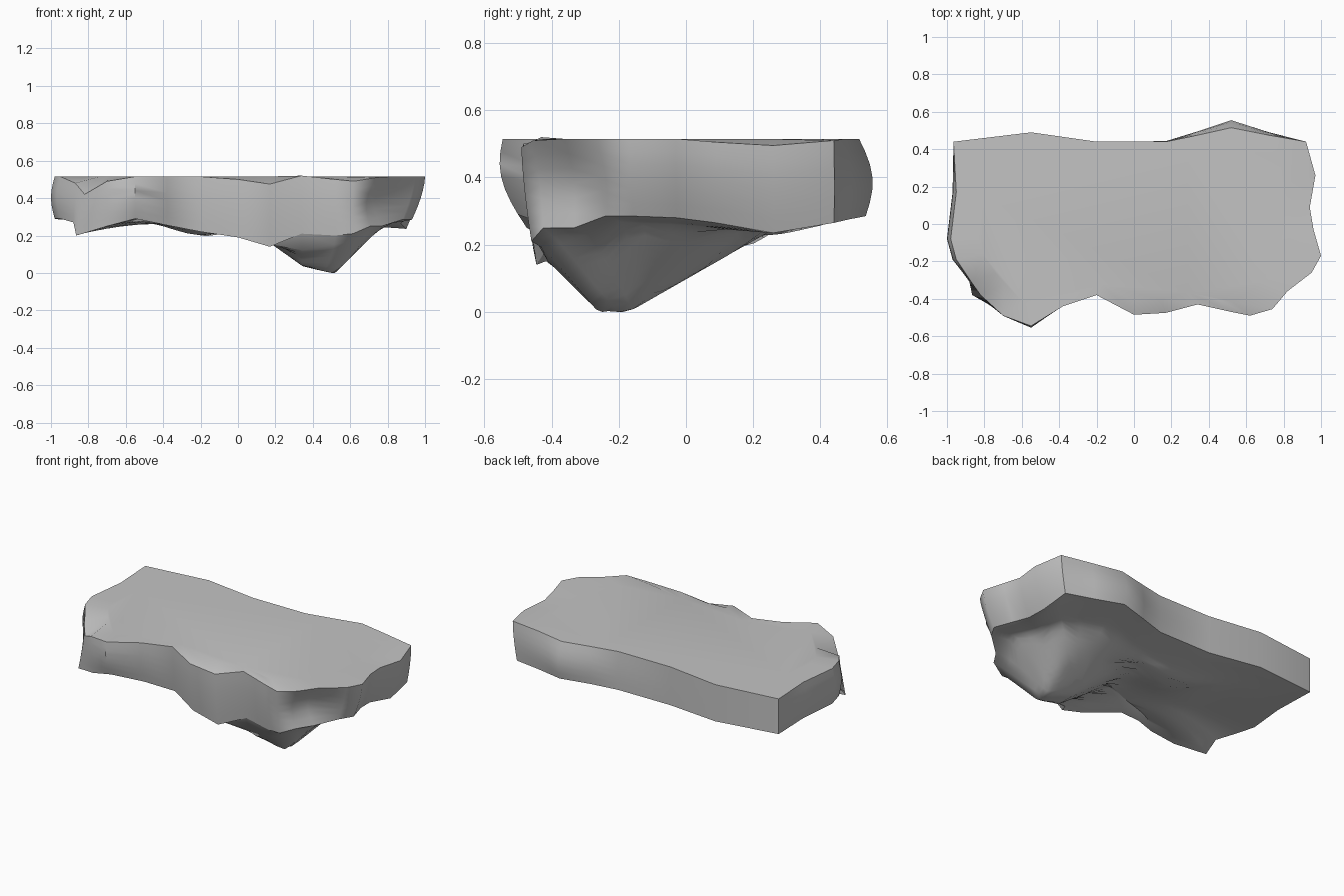
import bpy, bmesh, math
from mathutils import Vector

cube = bpy.data.objects.get("Cube")
if cube:
    bpy.data.objects.remove(cube, do_unlink=True)

# Slab outline, counter-clockwise: x, y, rim height, lower edge height
OUTLINE = [
    (-.82, -.38, .42, .2), (-.7, -.49, .49, .25), (-.55, -.545, .515, .29),
    (-.38, -.44, .515, .255), (-.2, -.38, .515, .22), (0, -.485, .5, .19),
    (.17, -.475, .475, .14), (.34, -.43, .52, .21), (.52, -.47, .5, .2),
    (.62, -.49, .49, .21), (.74, -.455, .51, .25), (.82, -.36, .515, .25),
    (.95, -.26, .515, .285), (1, -.17, .515, .285), (.96, -.03, .515, .28),
    (.94, .09, .505, .265), (.97, .26, .495, .235), (.92, .44, .51, .265),
    (.72, .475, .515, .275), (.52, .515, .515, .285), (.34, .475, .515, .28),
    (.17, .44, .515, .27), (-.2, .44, .515, .27), (-.55, .49, .515, .28),
    (-.965, .44, .515, .29), (-.95, .17, .515, .285), (-.98, -.08, .515, .29),
    (-.95, -.19, .515, .29), (-.87, -.31, .48, .27),
]
TOP = .515
WALL_ROWS = 6
UNDER_RINGS = 20
CENTRE = Vector((.35, -.08))


def clamp(value):
    return max(0, min(1, value))


def bump(x, y, cx, cy, width):
    return math.exp(-((x - cx) ** 2 + (y - cy) ** 2) / width ** 2)


def wall_point(x, y, rim, low, t):
    """Point on the side wall, t running from rim to lower edge."""
    belly = math.sin(math.pi * t)
    inset = t ** 1.6
    lobe = bump(x, y, -.55, -.54, .12)
    px = x - (.07 if y < .4 else .03) * clamp((x - .6) / .3) * inset
    py = y + (.03 + .015 * lobe) * clamp(-y / .4) * inset * clamp((x + .8) / .2)
    py -= .02 * belly * lobe
    # Rounded far end and back swelling
    px -= .02 * belly * clamp((-x - .9) / .05) * (y < .4)
    py += (.03 * belly + .02 * t) * bump(x, y, .52, .5, .22)
    # Hollow at the front corner, flare at the other one
    hollow = belly * bump(x, y, .8, -.38, .12)
    px -= .08 * hollow
    py += .02 * hollow
    px -= .045 * t * bump(x, y, -.82, -.38, .07)
    return Vector((px, py, rim + (low - rim) * t))


def under_height(x, y, edge_z, t):
    """Height of the underside: gentle swell plus a blunt keel."""
    floor = .25 + .04 * clamp((-x - .2) / .4)
    swell = edge_z + (floor - edge_z) * clamp(2 * t)
    swell -= .055 * bump(x, y, -.2, .15, .2)
    side = max(x - .52, .22 * (.5 - x), .04 + .71 * (.34 - x), 0)
    depth = max(-.26 - y, .57 * (y + .17), 0)
    return min(swell, math.hypot(side, depth))


bm = bmesh.new()


def add_ring(points):
    return [bm.verts.new(p) for p in points]


def bridge(a, b):
    for i in range(len(a)):
        j = (i + 1) % len(a)
        bm.faces.new((a[i], a[j], b[j], b[i]))


# Side walls
rings = [add_ring(wall_point(*p, k / WALL_ROWS) for p in OUTLINE)
         for k in range(WALL_ROWS + 1)]
rim, edge = rings[0], rings[-1]

# Underside rings, shrinking towards the middle of the keel
edge_points = [v.co.copy() for v in edge]
for k in range(1, UNDER_RINGS):
    t = k / UNDER_RINGS
    u, v = 1 - t ** 1.25, 1 - t ** .85
    points = []
    for p in edge_points:
        x = CENTRE.x + (p.x - CENTRE.x) * u
        y = CENTRE.y + (p.y - CENTRE.y) * v
        points.append((x, y, under_height(x, y, p.z, t)))
    rings.append(add_ring(points))
for a, b in zip(rings, rings[1:]):
    bridge(a, b)
bm.faces.new(rings[-1])

# Flat top with a worn margin
inner = add_ring((v.co.x * .85, v.co.y * .85, TOP) for v in rim)
bridge(inner, rim)
bm.faces.new(inner)
bmesh.ops.recalc_face_normals(bm, faces=bm.faces)

# Crisp rim and lower edge
for ring in (rim, edge):
    for a, b in zip(ring, ring[1:] + ring[:1]):
        bm.edges.get((a, b)).smooth = False

mesh = bpy.data.meshes.new("rock_slab")
bm.to_mesh(mesh)
bm.free()
slab = bpy.data.objects.new("rock_slab", mesh)
bpy.context.collection.objects.link(slab)

# Stone colour
stone = bpy.data.materials.new("grey_stone")
stone.use_nodes = True
colour = (.55, .55, .55, 1)
stone.diffuse_color = colour
stone.node_tree.nodes["Principled BSDF"].inputs["Base Color"].default_value = colour
mesh.materials.append(stone)

bpy.ops.object.select_all(action="DESELECT")
slab.select_set(True)
bpy.context.view_layer.objects.active = slab
bpy.ops.object.shade_smooth_by_angle(angle=math.radians(55), keep_sharp_edges=True)
